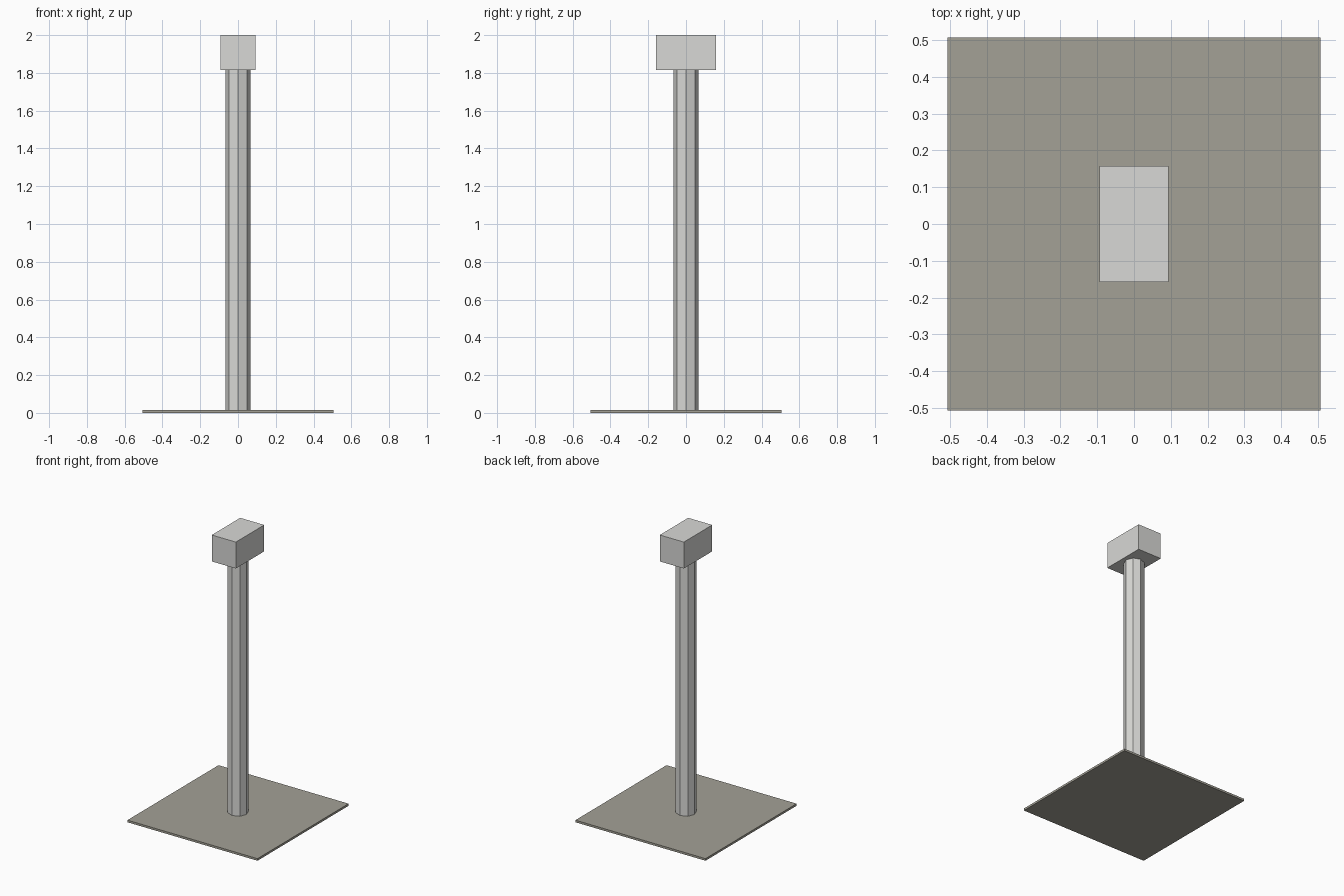
import bpy, math

if "Cube" in bpy.data.objects:
    bpy.data.objects.remove(bpy.data.objects["Cube"])


def material(name, rgb):
    m = bpy.data.materials.new(name)
    m.diffuse_color = (*rgb, 1)
    m.use_nodes = True
    m.node_tree.nodes["Principled BSDF"].inputs["Base Color"].default_value = m.diffuse_color
    return m


light_grey = material("light grey metal", (0.69, 0.69, 0.67))
stone_grey = material("warm stone grey", (0.37, 0.356, 0.305))

BASE_TOP, HEAD_BOTTOM, TOP = 0.015, 1.814, 2.0


def box(name, width, depth, z0, z1, mat):
    bpy.ops.mesh.primitive_cube_add(size=1, location=(0, 0, (z0 + z1) / 2))
    o = bpy.context.object
    o.name = name
    o.scale = (width, depth, z1 - z0)
    bpy.ops.object.transform_apply(location=False, rotation=False, scale=True)
    o.data.materials.append(mat)
    return o


# Flat square base plate
box("base_plate", 1.013, 1.013, 0, BASE_TOP, stone_grey)

# Eight-sided post, with a corner facing straight forward
bpy.ops.mesh.primitive_cylinder_add(
    vertices=8, radius=0.067, depth=HEAD_BOTTOM - BASE_TOP,
    location=(0, 0, (BASE_TOP + HEAD_BOTTOM) / 2))
post = bpy.context.object
post.name = "post"
post.data.materials.append(light_grey)

# Box head on top of the post
box("head_box", 0.187, 0.316, HEAD_BOTTOM, TOP, light_grey)
